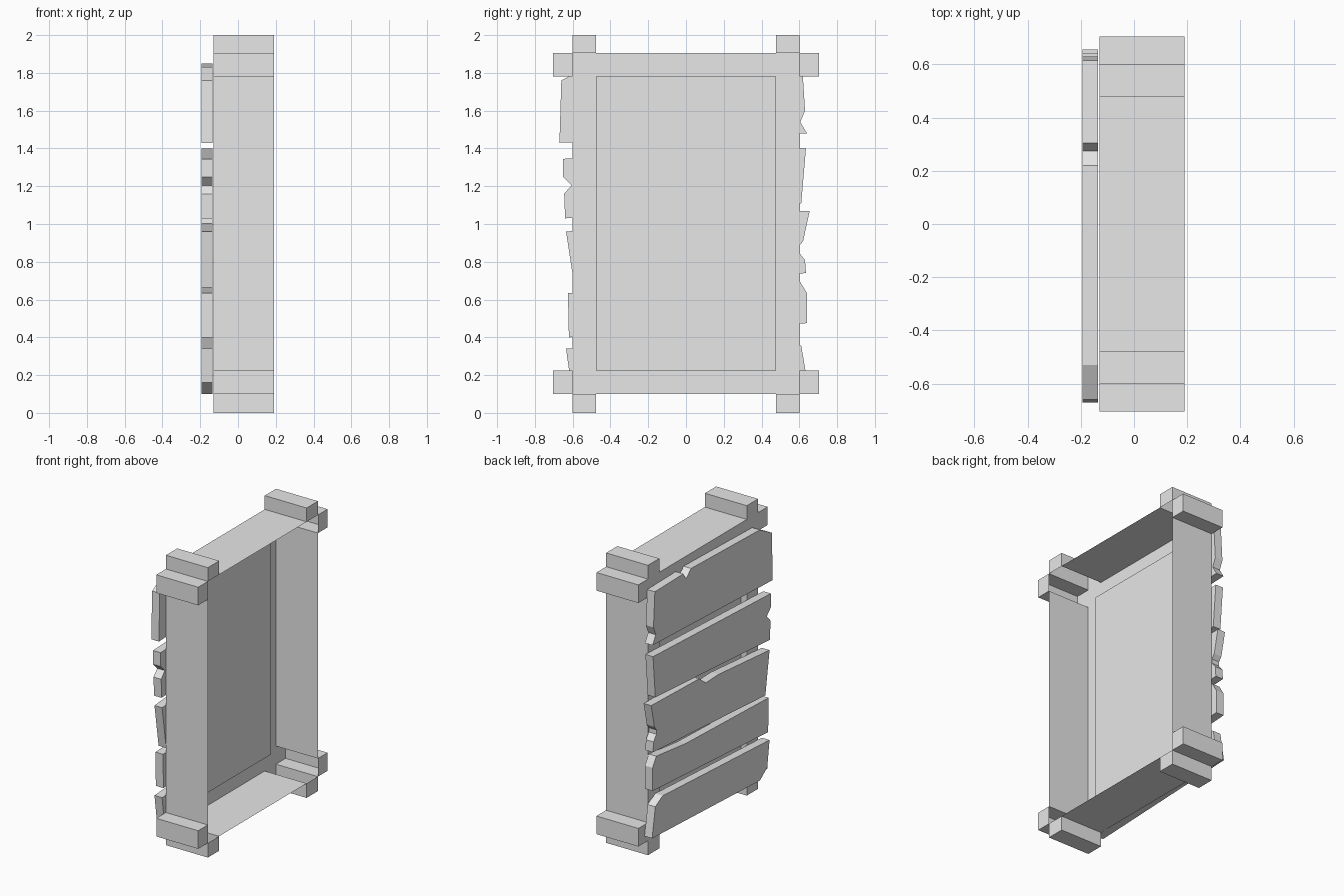
import bpy, bmesh

cube = bpy.data.objects.get("Cube")
if cube:
    bpy.data.objects.remove(cube, do_unlink=True)

grey = bpy.data.materials.new("plain_grey")
grey.use_nodes = True
grey.diffuse_color = (0.8, 0.8, 0.8, 1)
grey.node_tree.nodes["Principled BSDF"].inputs["Base Color"].default_value = (0.8, 0.8, 0.8, 1)


def finish(bm, name):
    bmesh.ops.remove_doubles(bm, verts=bm.verts, dist=0.0005)
    bmesh.ops.recalc_face_normals(bm, faces=bm.faces)
    mesh = bpy.data.meshes.new(name)
    bm.to_mesh(mesh)
    bm.free()
    mesh.materials.append(grey)
    obj = bpy.data.objects.new(name, mesh)
    bpy.context.collection.objects.link(obj)
    return obj


# Open thin-walled frame with log-end blocks, laid out on a 5 x 5 cell grid
BACK, FRONT, PANEL = -0.13, 0.19, -0.085
ys = [-0.705, -0.6, -0.477, 0.477, 0.6, 0.705]
zs = [0, 0.1, 0.225, 1.78, 1.905, 2]


def filled(i, j):
    if not (0 <= i <= 4 and 0 <= j <= 4):
        return False
    return (0 < i < 4 and 0 < j < 4) or (i in (1, 3) and j != 2) or (j in (1, 3) and i != 2)


bm = bmesh.new()


def quad(*points):
    bm.faces.new([bm.verts.new(p) for p in points])


def strip(a, b, x0, x1):
    quad((x0, *a), (x0, *b), (x1, *b), (x1, *a))


def plate(i, j, x):
    quad(*[(x, ys[i + a], zs[j + b]) for a, b in ((0, 0), (1, 0), (1, 1), (0, 1))])


for i in range(5):
    for j in range(5):
        if not filled(i, j):
            continue
        centre = i == 2 and j == 2
        plate(i, j, PANEL if centre else BACK)
        if i in (0, 4) or j in (0, 4):
            plate(i, j, FRONT)
        corners = [(ys[i + a], zs[j + b]) for a, b in ((0, 0), (1, 0), (1, 1), (0, 1))]
        for k, (di, dj) in enumerate(((0, -1), (1, 0), (0, 1), (-1, 0))):
            edge = corners[k], corners[(k + 1) % 4]
            if centre:
                strip(*edge, BACK, PANEL)
            elif not filled(i + di, j + dj):
                strip(*edge, BACK, FRONT)
finish(bm, "frame")

# Ragged planks nailed across the back, as (y, z) outlines
planks = {
    "plank_top": [(.615, 1.84), (.305, 1.845), (.275, 1.8), (.22, 1.85), (-.53, 1.83), (-.66, 1.76),
                  (-.67, 1.43), (.64, 1.48), (.605, 1.54), (.63, 1.6)],
    "plank_upper": [(.635, 1.4), (-.65, 1.345), (-.65, 1.25), (-.605, 1.205), (-.645, 1.16),
                    (-.64, 1.03), (.61, 1.11)],
    "plank_middle": [(.655, 1.07), (.13, 1.055), (.06, 1), (-.08, 1.005), (-.635, .96), (-.59, .665),
                     (.635, .74), (.63, .81), (.597, .85), (.597, .88), (.62, .91)],
    "plank_lower": [(.6, .7), (.28, .665), (-.625, .635), (-.62, .4), (.64, .475), (.64, .635)],
    "plank_bottom": [(.61, .355), (.53, .4), (-.635, .34), (-.61, .16), (-.53, .1), (.645, .15)],
}
for name, outline in planks.items():
    bm = bmesh.new()
    face = bm.faces.new([bm.verts.new((-0.193, y, z)) for y, z in outline])
    side = bmesh.ops.extrude_face_region(bm, geom=[face])
    moved = [v for v in side["geom"] if isinstance(v, bmesh.types.BMVert)]
    bmesh.ops.translate(bm, verts=moved, vec=(0.058, 0, 0))
    if not face.is_valid or len([f for f in bm.faces if len(f.verts) == len(outline)]) < 2:
        bm.faces.new([v for v in bm.verts if v not in moved])
    finish(bm, name)
